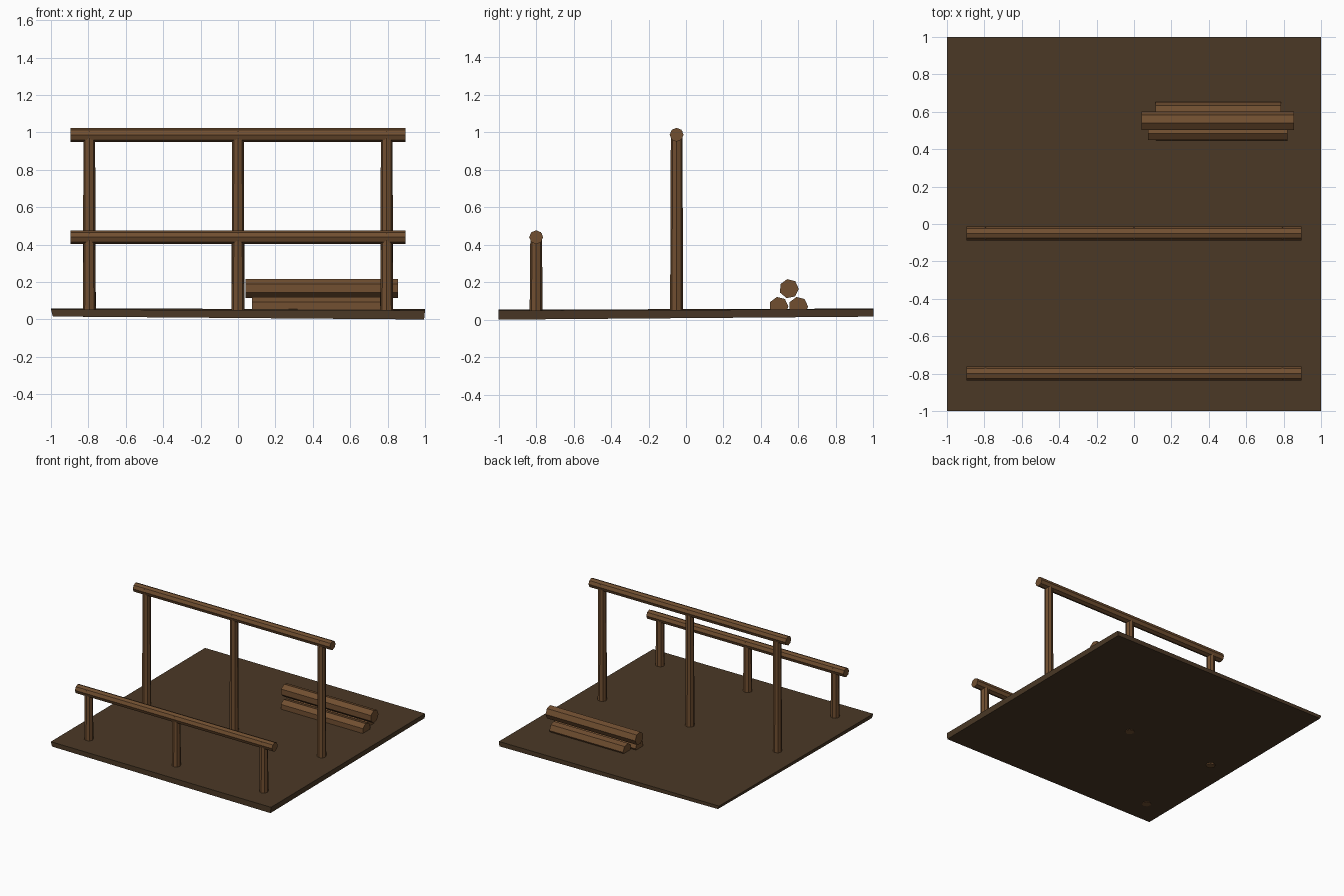
import bpy, bmesh, math
from mathutils import Vector, Matrix

cube = bpy.data.objects.get("Cube")
if cube:
    bpy.data.objects.remove(cube)


def material(name, rgb):
    m = bpy.data.materials.new(name)
    m.use_nodes = True
    m.diffuse_color = (*rgb, 1)
    m.node_tree.nodes["Principled BSDF"].inputs["Base Color"].default_value = (*rgb, 1)
    return m


wood = material("brown wood", (0.165, 0.078, 0.030))
earth = material("dark brown ground", (0.070, 0.040, 0.019))


def add(name, bm, mat):
    mesh = bpy.data.meshes.new(name)
    bm.to_mesh(mesh)
    bm.free()
    mesh.materials.append(mat)
    obj = bpy.data.objects.new(name, mesh)
    bpy.context.collection.objects.link(obj)
    return obj


def log(name, start, end, r1, r2, sides=8, spin=0.0):
    """Flat-sided timber running from start to end."""
    a, b = Vector(start), Vector(end)
    axis = b - a
    turn = axis.to_track_quat('Z', 'Y').to_matrix().to_4x4()
    bm = bmesh.new()
    bmesh.ops.create_cone(
        bm, cap_ends=True, segments=sides, radius1=r1, radius2=r2, depth=axis.length,
        matrix=Matrix.Translation((a + b) / 2) @ turn @ Matrix.Rotation(spin, 4, 'Z'))
    return add(name, bm, wood)


# Ground slab, slightly uneven
bm = bmesh.new()
bmesh.ops.create_cube(bm, size=2)
for v in bm.verts:
    x, y, top = v.co.x, v.co.y, v.co.z > 0
    v.co.z = 0.054 - 0.002 * x + 0.003 * y if top else 0.016 - 0.008 * x + 0.008 * y
    if not top:
        v.co.x = x * 0.99 if x < 0 else x * 0.995
add("ground_slab", bm, earth)

# Two rails, each on three posts
for label, y, z in (("front", -0.8, 0.44), ("middle", -0.05, 0.987)):
    log(label + "_rail", (-0.895, y, z), (0.895, y, z), 0.037, 0.037)
    for side, x in (("right", -0.795), ("centre", 0), ("left", 0.795)):
        log(f"{label}_post_{side}", (x, y, 0.012), (x, y, z + 0.02), 0.035, 0.031)

# Stack of three logs
for label, x1, x2, y, z, r in (("front", 0.075, 0.82, 0.495, 0.07, 0.052),
                               ("back", 0.115, 0.785, 0.6, 0.07, 0.052),
                               ("top", 0.04, 0.855, 0.55, 0.165, 0.052)):
    log("stacked_log_" + label, (x1, y, z), (x2, y, z), r, r, 7, 0.2)
